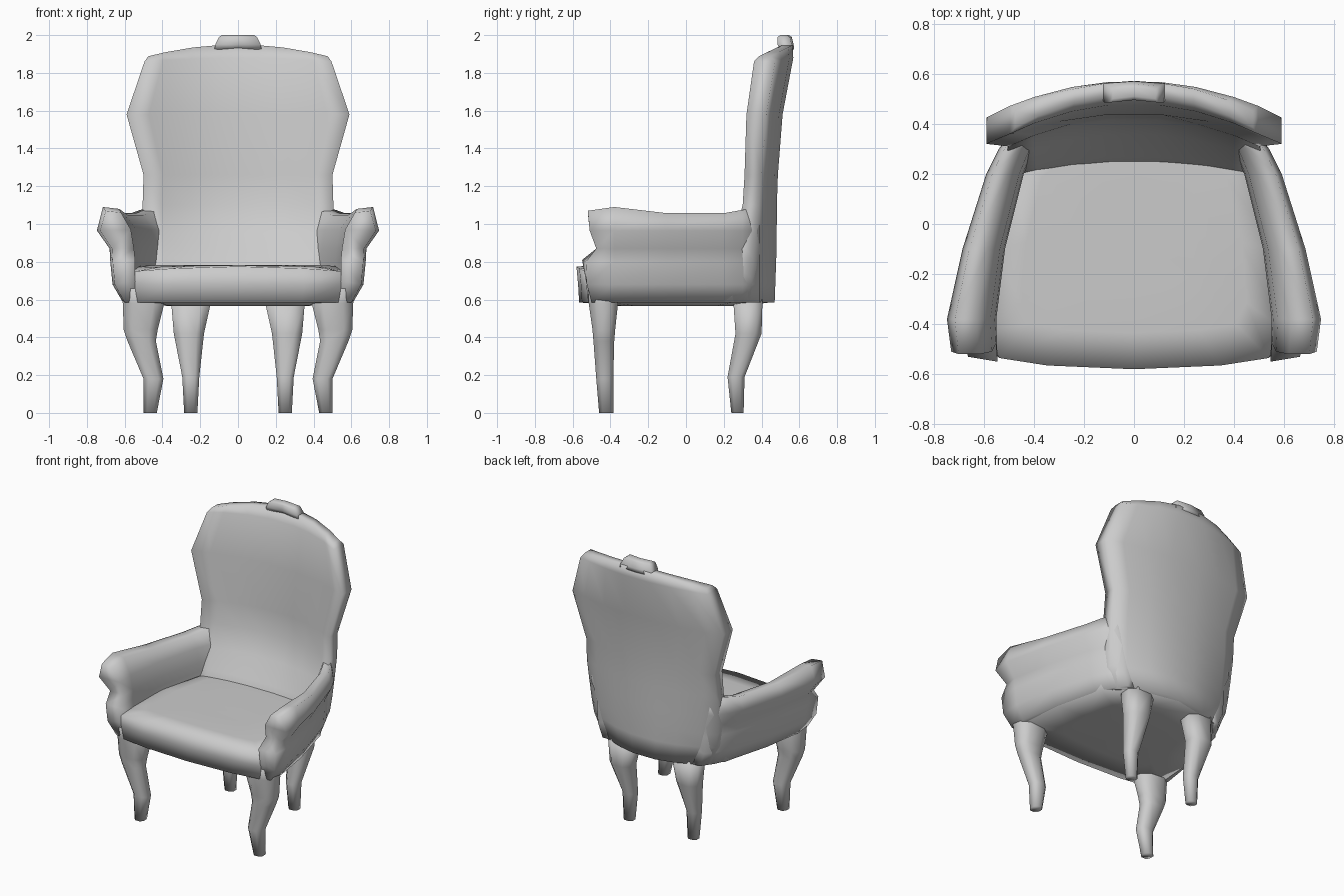
import bpy, bmesh

if "Cube" in bpy.data.objects:
    bpy.data.objects.remove(bpy.data.objects["Cube"])


def loft(name, rings, mirror=False):
    """Skin closed rings (even point count), strip caps on both ends."""
    bm = bmesh.new()
    rows = [[bm.verts.new(p) for p in r] for r in rings]
    n = len(rows[0])
    for a, b in zip(rows, rows[1:]):
        for i in range(n):
            j = (i + 1) % n
            bm.faces.new((a[i], a[j], b[j], b[i]))
    for r in (rows[0], rows[-1]):
        for i in range(n // 2 - 1):
            bm.faces.new((r[i], r[i + 1], r[n - 2 - i], r[n - 1 - i]))
    bmesh.ops.recalc_face_normals(bm, faces=bm.faces)
    me = bpy.data.meshes.new(name)
    bm.to_mesh(me)
    bm.free()
    ob = bpy.data.objects.new(name, me)
    bpy.context.collection.objects.link(ob)
    if mirror:
        ob.modifiers.new("mirror", 'MIRROR').use_mirror_merge = False
    bpy.ops.object.select_all(action='DESELECT')
    ob.select_set(True)
    bpy.context.view_layer.objects.active = ob
    bpy.ops.object.shade_smooth_by_angle(angle=2.0)
    return ob


# Seat: stacked plan outlines, nearly flat on top
plan = [(0, -.58), (.35, -.565), (.545, -.535), (.6, -.42), (.575, -.1),
        (.49, .25), (.3, .4), (0, .46)]
plan += [(-x, y) for x, y in plan[-2:0:-1]]


def seat_ring(z, sx, sy, corner=0.0):
    return [(x * sx, y * sy, z - corner * (abs(x) / .6) ** 2 * (y < -.3)) for x, y in plan]


loft("seat", [seat_ring(.565, .6, .6), seat_ring(.585, .97, .975), seat_ring(.68, 1, .985),
              seat_ring(.775, .99, 1, .03), seat_ring(.782, .75, .75, .01),
              seat_ring(.782, .4, .4)])

# Backrest: horizontal curved sections (z, half width, rear y, rear sag, front y, front sag, top drop)
S = [-1, -.8, -.5, -.2, .2, .5, .8, 1]


def back_ring(z, w, rear, rsag, front, fsag, drop=0):
    def pt(s, y, sag):
        return (s * w, y - sag * s * s, z - drop * s * s)
    return [pt(s, rear, rsag) for s in S] + [pt(s, front, fsag) for s in reversed(S)]


loft("backrest", [back_ring(*r) for r in [
    (.585, .42, .475, .14, .22, .04), (.72, .48, .48, .14, .22, .04),
    (.82, .49, .483, .13, .27, .06), (.95, .50, .485, .12, .36, .10),
    (1.1, .505, .485, .10, .42, .12), (1.26, .50, .49, .09, .43, .12),
    (1.58, .59, .515, .09, .44, .12), (1.88, .495, .572, .10, .48, .12, .02),
    (1.95, .475, .57, .12, .515, .13, .062)]])

# Crest on the top rail, growing out of it
loft("crest", [[(-w, y1 - .01, z), (0, y1, z), (w, y1 - .01, z),
                (w, y0 - .01, z), (0, y0, z), (-w, y0 - .01, z)]
               for z, w, y0, y1 in [(1.925, .125, .505, .572), (1.95, .12, .495, .57),
                                    (1.99, .1, .495, .56), (2.0, .085, .51, .545)]])

# Arms: rolled section (u across the wall, z, y of the front end), outer side up then inner side down
section = [(.3, .585, -.5), (.58, .68, -.525), (.64, .8, -.53), (.66, .87, -.475),
           (1, .965, -.51), (.84, 1.085, -.52), (.4, 1.075, -.52), (.12, .97, -.51),
           (.03, .87, -.475), (0, .81, -.55), (0, .7, -.53), (-.2, .585, -.5)]
stations = [(None, .545, .73, -.015), (-.38, .55, .747, .005), (-.1, .515, .685, -.028),
            (.2, .44, .59, -.028), (.3, .40, .54, -.01), (.39, .34, .47, 0)]
loft("arm", [[(xi + u * (xo - xi), yf if y is None else y, z + (dz if z > 1 else 0))
              for u, z, yf in section] for y, xi, xo, dz in stations], mirror=True)


# Legs: chamfered rectangular sections (z, x0, x1, y0, y1)
def leg(name, rows):
    rings = []
    for z, x0, x1, y0, y1 in rows:
        cx, cy, hx, hy = (x0 + x1) / 2, (y0 + y1) / 2, (x1 - x0) / 2, (y1 - y0) / 2
        rings.append([(cx + a * hx, cy + b * hy, z) for a, b in
                      [(1, -.5), (1, .5), (.5, 1), (-.5, 1), (-1, .5), (-1, -.5), (-.5, -1), (.5, -1)]])
    loft(name, rings, mirror=True)


leg("front_leg", [(0, .43, .5, -.46, -.385), (.18, .395, .5, -.475, -.385),
                  (.38, .435, .585, -.49, -.38), (.44, .425, .605, -.495, -.375),
                  (.58, .39, .61, -.515, -.36), (.68, .45, .615, -.52, -.38)])
leg("back_leg", [(0, .215, .285, .24, .305), (.19, .205, .295, .22, .31),
                 (.42, .18, .34, .262, .4), (.6, .14, .355, .25, .405)])
